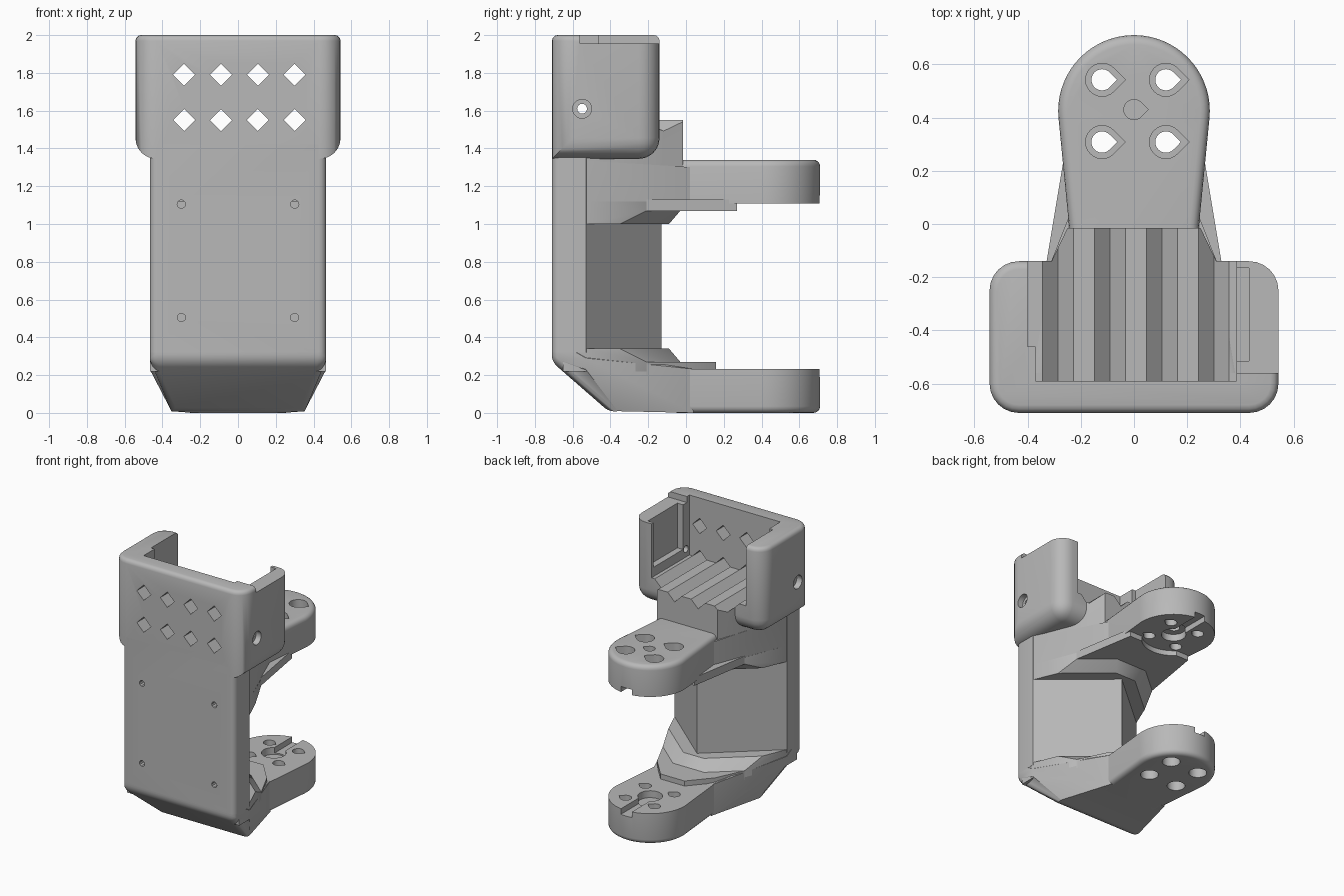
import bpy, bmesh, math
from mathutils import Vector

cube = bpy.data.objects.get("Cube")
if cube:
    bpy.data.objects.remove(cube)

grey = bpy.data.materials.new("plain_grey")
grey.use_nodes = True
grey.diffuse_color = (0.48, 0.48, 0.48, 1)
grey.node_tree.nodes["Principled BSDF"].inputs["Base Color"].default_value = (0.48, 0.48, 0.48, 1)

TOP = 1.34      # the upper arm mirrors the lower arm inside this height
HUB_Y = 0.425   # centre of the round arm ends


# ---------- helpers ----------
def hull(name, points, bevels=()):
    """Convex solid round the points; bevels are (edge rule, width, segments)."""
    bm = bmesh.new()
    for p in points:
        bm.verts.new(p)
    res = bmesh.ops.convex_hull(bm, input=bm.verts)
    junk = {v for v in res["geom_interior"] + res["geom_unused"] if isinstance(v, bmesh.types.BMVert)}
    bmesh.ops.delete(bm, geom=list(junk), context="VERTS")
    bmesh.ops.dissolve_limit(bm, angle_limit=0.01, verts=bm.verts, edges=bm.edges)
    for rule, width, segments in bevels:
        edges = [e for e in bm.edges if rule(e.verts[0].co, e.verts[1].co)]
        bmesh.ops.bevel(bm, geom=edges, offset=width, segments=segments, profile=0.5,
                        affect="EDGES", clamp_overlap=True)
    bmesh.ops.recalc_face_normals(bm, faces=bm.faces)
    mesh = bpy.data.meshes.new(name)
    bm.to_mesh(mesh)
    bm.free()
    mesh.materials.append(grey)
    obj = bpy.data.objects.new(name, mesh)
    bpy.context.collection.objects.link(obj)
    return obj


def box(x0, x1, y0, y1, z0, z1):
    return [(x, y, z) for x in (x0, x1) for y in (y0, y1) for z in (z0, z1)]


def pair(x, y, *heights):
    return [(s * x, y, z) for s in (-1, 1) for z in heights]


def disc(x, y, r, z0, z1, n=24, tip=False):
    """Round pin along z, with an optional teardrop point towards +x."""
    ring = [(x + r * math.cos(2 * math.pi * i / n), y + r * math.sin(2 * math.pi * i / n)) for i in range(n)]
    if tip:
        ring.append((x + r * 1.41, y))
    return [(a, b, z) for a, b in ring for z in (z0, z1)]


def turn(points, axis):
    """Lay a z pin along the x or y axis."""
    return [(z, x, y) if axis == "x" else (x, z, y) for x, y, z in points]


def diamond(x, z, r, y0, y1):
    return turn(disc(x, z, r, y0, y1, 4), "y")


def flip(points):
    return [(x, y, TOP - z) for x, y, z in points]


def cut(obj, cutters):
    for points in cutters:
        tool = hull("cutter", points)
        tool.hide_render = True
        mod = obj.modifiers.new("cut", "BOOLEAN")
        mod.operation, mod.solver, mod.object = "DIFFERENCE", "EXACT", tool
        bpy.context.view_layer.objects.active = obj
        bpy.ops.object.modifier_apply(modifier=mod.name)
        bpy.data.objects.remove(tool)


def near(a, b):
    return abs(a - b) < 0.002


# ---------- spine: front plate with a V-shaped back ----------
spine = hull("spine",
             pair(0.467, -0.71, 0.32, 1.42) + pair(0.467, -0.53, 0.32, 1.42) + [(0, -0.13, 0.32), (0, -0.13, 1.42)],
             [(lambda a, b: near(a.y, -0.71) and near(b.y, -0.71) and near(a.x, b.x), 0.04, 4)])
cut(spine, [turn(disc(x, z, 0.022, -0.8, -0.62, 10), "y") for x in (-0.3, 0.3) for z in (0.505, 1.105)])


# ---------- foot: sloped base flaring into the lower arm ----------
def on_front(v):
    return near(v.y, -0.71) or (near(v.z, 0) and near(v.y, -0.4))


hull("foot",
     pair(0.467, -0.71, 0.27, 0.33) + pair(0.467, -0.6, 0.33) + pair(0.467, -0.53, 0.23, 0.29)
     + pair(0.36, -0.4, 0) + pair(0.24, 0.04, 0, 0.232),
     [(lambda a, b: on_front(a) and on_front(b) and not (near(a.z, 0.33) and near(b.z, 0.33)), 0.04, 4)])

# ---------- chevron gussets where the V back meets each arm ----------
gusset = (pair(0.465, -0.65, 0.22, 0.34) + pair(0.465, -0.53, 0.22, 0.34) + pair(0.39, -0.35, 0.22, 0.34)
          + pair(0.085, -0.09, 0.34) + pair(0.34, -0.21, 0.22, 0.27) + pair(0.13, -0.03, 0.22, 0.27))
hull("lower_gusset", gusset)
hull("upper_gusset", flip(gusset))

# ---------- arms with round ends, screw holes and keyhole slots ----------
arm = disc(0, HUB_Y, 0.285, 0, 0.232, 64) + pair(0.24, 0.04, 0, 0.232) + pair(0.24, -0.05, 0, 0.232)
screws = [(x, HUB_Y + dy) for x in (-0.12, 0.12) for dy in (-0.117, 0.117)]
keyhole = [disc(0, HUB_Y, 0.085, 0.18, 0.3), box(-0.045, 0.045, HUB_Y, 0.8, 0.19, 0.3)]


def rim(z):
    return [(lambda a, b: near(a.z, z) and near(b.z, z) and max(a.y, b.y) > 0, 0.035, 4)]


holes = [disc(x, y, 0.04, -0.1, 0.4, tip=True) for x, y in screws]
sinks = [disc(x, y, 0.062, -0.1, 0.12, tip=True) for x, y in screws]
round_sinks = [disc(x, y, 0.062, -0.1, 0.12) for x, y in screws]

lower_arm = hull("lower_arm", arm, rim(0))
cut(lower_arm, holes + round_sinks + keyhole)
hull("lower_ledge", pair(0.34, -0.21, 0.2, 0.27) + pair(0.24, 0, 0.2, 0.27) + pair(0.1, 0.16, 0.2, 0.27))

upper_arm = hull("upper_arm", flip(arm), rim(TOP))
cut(upper_arm, [flip(c) for c in holes + sinks + keyhole] + [disc(0, 0.43, 0.038, 1, 1.5, tip=True)])
upper_ledge = hull("upper_ledge", flip(pair(0.34, -0.21, 0.21, 0.27) + pair(0.24, 0.04, 0.21, 0.27)
                                       + pair(0.26, 0.27, 0.21, 0.27)))
cut(upper_ledge, [disc(0, HUB_Y, 0.22, 1, 1.2, 48)])

# ---------- shoulder: block under the tray, reaching back over the arm ----------
grooves = [diamond(x, 1.55, 0.058, -0.9, 0.2) for x in (-0.285, -0.09, 0.105, 0.3)]
windows = [diamond(x, 1.79, 0.058, -0.9, -0.5) for x in (-0.285, -0.09, 0.105, 0.3)]

shoulder = hull("shoulder", pair(0.465, -0.6, 1.08, 1.5) + pair(0.465, -0.53, 1.08, 1.5)
                + pair(0.38, -0.56, 1.55) + pair(0.31, -0.14, 1.08, 1.55) + pair(0.25, -0.015, 1.12, 1.55))
cut(shoulder, grooves)
hull("shoulder_flare", pair(0.465, -0.6, 1.1, 1.335) + pair(0.465, -0.53, 1.07, 1.335)
     + pair(0.24, 0.04, 1.108, 1.3))

# ---------- head: rounded tray, open at the top and back ----------
BASE = 1.345


def rounded(a, b):
    at_top = near(a.z, 2) and near(b.z, 2)
    front_low = all(near(v.y, -0.71) and near(v.z, BASE) for v in (a, b))
    return not at_top and not front_low


head = hull("head", box(-0.543, 0.543, -0.71, -0.14, BASE, 2),
            [(rounded, 0.11, 6),
             (lambda a, b: near(a.z, 2) and near(b.z, 2), 0.03, 3)])
cavity = [box(-0.37, 0.385, -0.59, 0, 1.55, 2.2),      # main opening
          box(-0.4, 0, -0.46, 0, 1.55, 2.2),           # relief in one wall
          box(0.3, 0.432, -0.515, -0.165, 1.62, 2.2),  # panel pocket in the other
          box(0.38, 0.7, -0.56, 0, 1.955, 2.2)]        # lowered wall top
side_holes = [turn(disc(-0.55, 1.61, 0.026, -0.8, 0.8, 16), "x")]
for s in (-1, 1):
    side_holes.append(turn(disc(-0.55, 1.61, 0.05, s * 0.5, s * 0.7, 20), "x"))
cut(head, cavity + grooves + windows + side_holes)

# ---------- smooth the round edges, keep the flat ones crisp ----------
bpy.ops.object.select_all(action="DESELECT")
for obj in bpy.context.collection.objects:
    if obj.type == "MESH" and grey.name in obj.data.materials:
        obj.select_set(True)
        bpy.context.view_layer.objects.active = obj
bpy.ops.object.shade_smooth_by_angle(angle=math.radians(32))
